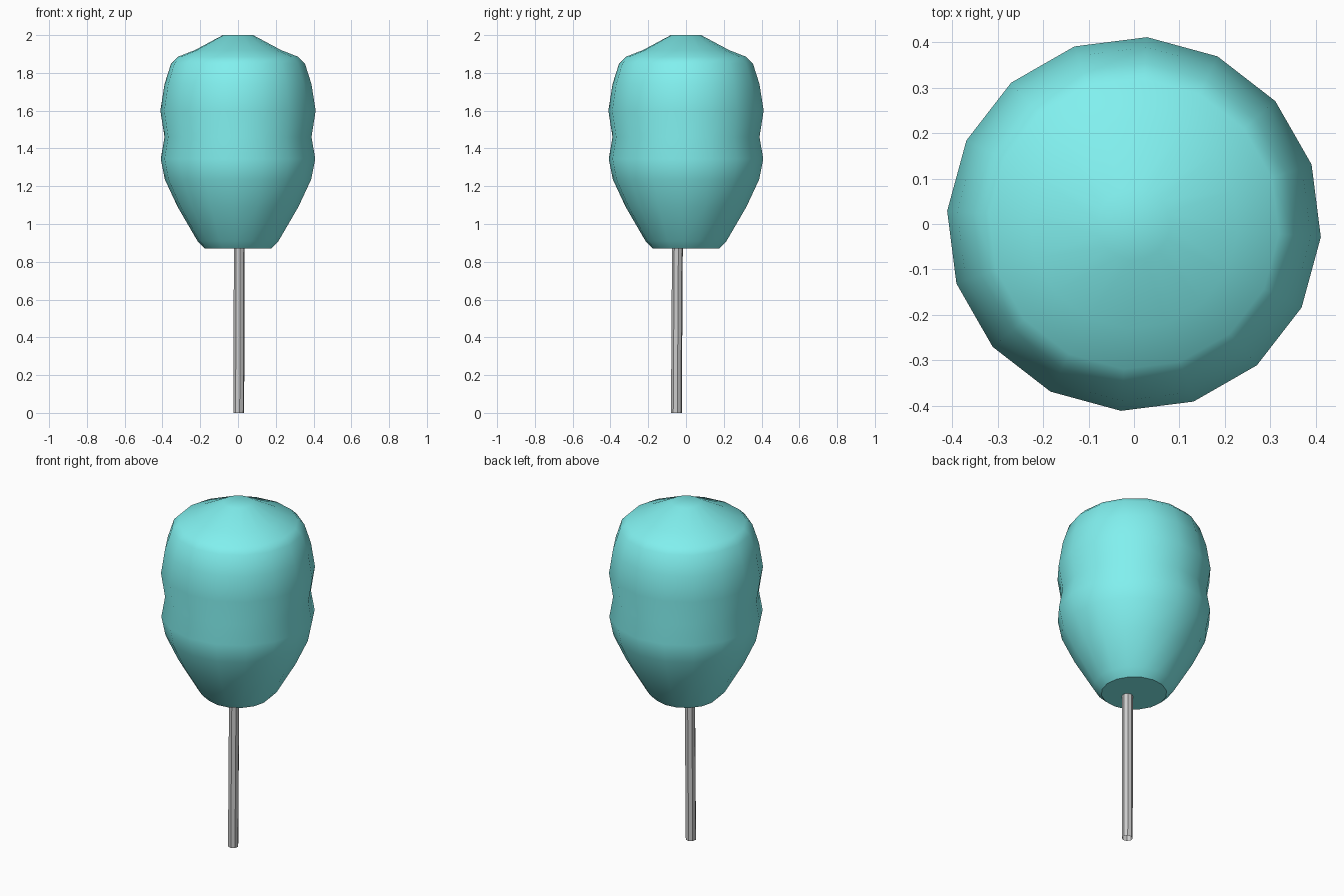
import bpy, bmesh, math
from mathutils import Vector

if "Cube" in bpy.data.objects:
    bpy.data.objects.remove(bpy.data.objects["Cube"])


def lathe(name, rings, sides, turn, cap_bottom, cap_top):
    """Skin circular rings given as (radius, centre) and cap the chosen ends."""
    bm = bmesh.new()
    loops = []
    for radius, centre in rings:
        angles = [turn + math.tau * i / sides for i in range(sides)]
        loops.append([bm.verts.new(Vector(centre) + Vector((math.cos(a), math.sin(a), 0)) * radius)
                      for a in angles])
    for low, high in zip(loops, loops[1:]):
        for i in range(sides):
            j = (i + 1) % sides
            bm.faces.new((low[i], low[j], high[j], high[i]))
    if cap_bottom:
        bm.faces.new(loops[0][::-1])
    if cap_top:
        bm.faces.new(loops[-1])
    mesh = bpy.data.meshes.new(name)
    bm.to_mesh(mesh)
    bm.free()
    obj = bpy.data.objects.new(name, mesh)
    bpy.context.collection.objects.link(obj)
    bpy.ops.object.select_all(action='DESELECT')
    obj.select_set(True)
    bpy.context.view_layer.objects.active = obj
    bpy.ops.object.shade_smooth_by_angle(angle=math.radians(40))
    return obj


# Spun sugar body: 16-sided, pinched at the middle
profile = [(0.175, 0.87), (0.215, 0.91), (0.32, 1.09), (0.388, 1.235), (0.41, 1.345),
           (0.39, 1.46), (0.412, 1.60), (0.39, 1.74), (0.355, 1.85), (0.32, 1.885),
           (0.23, 1.92), (0.08, 2.0)]
floss = lathe("candy_floss", [(r, (0, 0, z)) for r, z in profile],
              16, math.radians(-4), True, True)
blue = bpy.data.materials.new("pale_turquoise")
blue.diffuse_color = (0.22, 0.87, 0.86, 1)
blue.use_nodes = True
blue.node_tree.nodes["Principled BSDF"].inputs["Base Color"].default_value = blue.diffuse_color
floss.data.materials.append(blue)

# Slightly leaning hollow stick, open at the foot
lathe("stick", [(0.029, (0.004, -0.051, 0.0)), (0.029, (0.007, -0.045, 0.95))],
      8, math.radians(10), False, True)
